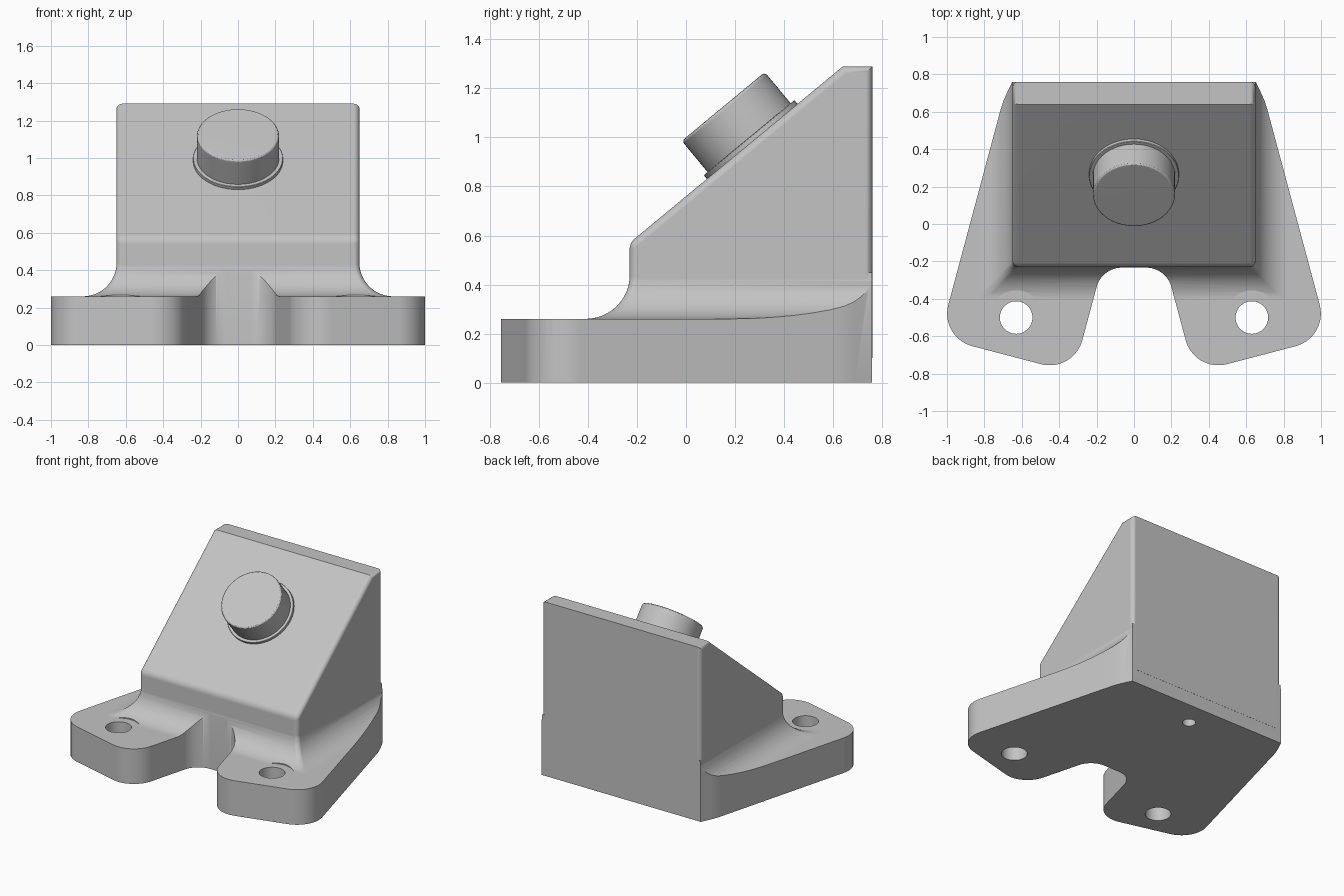
import bpy, bmesh
from math import sin, cos, tan, pi, atan2, sqrt
from mathutils import Vector, Matrix

if "Cube" in bpy.data.objects:
    bpy.data.objects.remove(bpy.data.objects["Cube"])

grey = bpy.data.materials.new("light_grey")
grey.use_nodes = True
COLOUR = (0.55, 0.55, 0.55, 1)
grey.diffuse_color = COLOUR
grey.node_tree.nodes["Principled BSDF"].inputs["Base Color"].default_value = COLOUR


def make_object(name, bm):
    bmesh.ops.recalc_face_normals(bm, faces=bm.faces)
    mesh = bpy.data.meshes.new(name)
    bm.to_mesh(mesh)
    bm.free()
    mesh.materials.append(grey)
    obj = bpy.data.objects.new(name, mesh)
    bpy.context.collection.objects.link(obj)
    return obj


def rounded(corners, steps=10):
    """Closed 2D outline from (x, y, radius) corners."""
    out = []
    for i, (x, y, r) in enumerate(corners):
        p = Vector((x, y))
        if r == 0:
            out.append(p)
            continue
        a = (Vector(corners[i - 1][:2]) - p).normalized()
        b = (Vector(corners[(i + 1) % len(corners)][:2]) - p).normalized()
        half = a.angle(b) / 2
        centre = p + (a + b).normalized() * r / sin(half)
        start = p + a * r / tan(half) - centre
        end = p + b * r / tan(half) - centre
        sweep = start.angle(end)
        for k in range(steps + 1):
            t = k / steps
            out.append(centre + (start * sin((1 - t) * sweep) + end * sin(t * sweep)) / sin(sweep))
    return out


def loft(name, rings):
    """Solid through (outline, height) rings with equal point counts."""
    bm = bmesh.new()
    loops = [[bm.verts.new((p.x, p.y, z)) for p in pts] for pts, z in rings]
    n = len(loops[0])
    for low, high in zip(loops, loops[1:]):
        for i in range(n):
            j = (i + 1) % n
            bm.faces.new((low[i], low[j], high[j], high[i]))
    bm.faces.new(loops[0])
    bm.faces.new(loops[-1])
    return make_object(name, bm)


def cylinder(name, radius, z0, z1, at=(0, 0), top_bevel=0):
    bm = bmesh.new()
    bmesh.ops.create_cone(bm, cap_ends=True, segments=64, radius1=radius, radius2=radius,
                          depth=z1 - z0, matrix=Matrix.Translation((*at, (z0 + z1) / 2)))
    if top_bevel:
        rim = [e for e in bm.edges if all(v.co.z > z1 - 0.001 for v in e.verts)]
        bmesh.ops.bevel(bm, geom=rim, offset=top_bevel, segments=3, profile=0.5, affect='EDGES')
    return make_object(name, bm)


def combine(obj, tool, operation):
    mod = obj.modifiers.new(operation, 'BOOLEAN')
    mod.operation, mod.object, mod.solver = operation, tool, 'EXACT'
    bpy.context.view_layer.objects.active = obj
    bpy.ops.object.modifier_apply(modifier=mod.name)
    bpy.data.objects.remove(tool)


def smooth(obj):
    bpy.ops.object.select_all(action='DESELECT')
    obj.select_set(True)
    bpy.context.view_layer.objects.active = obj
    bpy.ops.object.shade_smooth_by_angle(angle=0.5)
    mod = obj.modifiers.new("even_shading", 'WEIGHTED_NORMAL')
    mod.keep_sharp = True


HALF, FRONT, BACK = 0.65, -0.23, 0.76
PLATE, FILLET, EDGE = 0.26, 0.18, 0.03
SLOPE_LOW, TOP, SLOPE_END = 0.57, 1.29, 0.64


# Foot: slab with a concave flare rising to the housing
def flare_ring(o):
    w, f = HALF + o, FRONT - o
    return rounded([(-w, f, EDGE), (w, f, EDGE), (w, 1, 0), (-w, 1, 0)], 5)


rings = [(flare_ring(0.7), -0.1), (flare_ring(0.7), PLATE)]
for k in range(13):
    a = pi / 2 * k / 12
    rings.append((flare_ring(FILLET * (1 - sin(a)) - 0.001), PLATE + FILLET * (1 - cos(a))))
rings.append((flare_ring(-0.004), PLATE + FILLET + 0.01))
body = loft("housing_body", rings)

# Trim the foot to its two-toed outline
side = [(0.172, -0.233, 0.14), (0.323, -0.795, 0.18), (1.04, -0.607, 0.18),
        (0.703, 0.65, 0.5), (0.652, BACK - 0.001, 0)]
outline = rounded(side + [(-x, y, r) for x, y, r in reversed(side)])
combine(body, loft("outline_cutter", [(outline, 0), (outline, 0.8)]), 'INTERSECT')

# Sloped housing block with softened edges
bm = bmesh.new()
profile = [(FRONT, 0.1), (FRONT, SLOPE_LOW), (SLOPE_END, TOP), (BACK, TOP), (BACK, 0.1)]
face = bm.faces.new([bm.verts.new((-HALF, y, z)) for y, z in profile])
ext = bmesh.ops.extrude_face_region(bm, geom=[face])
bmesh.ops.translate(bm, vec=(2 * HALF, 0, 0),
                    verts=[g for g in ext["geom"] if isinstance(g, bmesh.types.BMVert)])
bmesh.ops.recalc_face_normals(bm, faces=bm.faces)
soft = []
for e in bm.edges:
    a, b = (v.co for v in e.verts)
    across = abs(a.x - b.x) > 0.1
    if max(a.z, b.z) > 0.2 and not (across and a.z > 1):
        soft.append(e)
bmesh.ops.bevel(bm, geom=soft, offset=EDGE, segments=4, profile=0.5, affect='EDGES')
combine(body, make_object("block", bm), 'UNION')

# Bolt holes with spot faces, and a blind cable hole underneath
for s in (-1, 1):
    at = (s * 0.63, -0.5)
    combine(body, cylinder("spot_cutter", 0.145, PLATE + 0.0005, 0.5, at), 'DIFFERENCE')
    combine(body, cylinder("bolt_cutter", 0.087, -0.1, 0.5, at), 'DIFFERENCE')
combine(body, cylinder("cable_cutter", 0.045, -0.1, 0.3, (0, 0.575)), 'DIFFERENCE')
smooth(body)

# Push button and collar, square to the slope
tilt = atan2(TOP - SLOPE_LOW, SLOPE_END - FRONT)
mid_y = 0.27
mid_z = SLOPE_LOW + (mid_y - FRONT) * tan(tilt)
for part in (cylinder("button_collar", 0.24, -0.02, 0.02, top_bevel=0.004),
             cylinder("push_button", 0.22, -0.02, 0.185, top_bevel=0.015)):
    part.location = (0, mid_y, mid_z)
    part.rotation_euler.x = tilt
    smooth(part)
